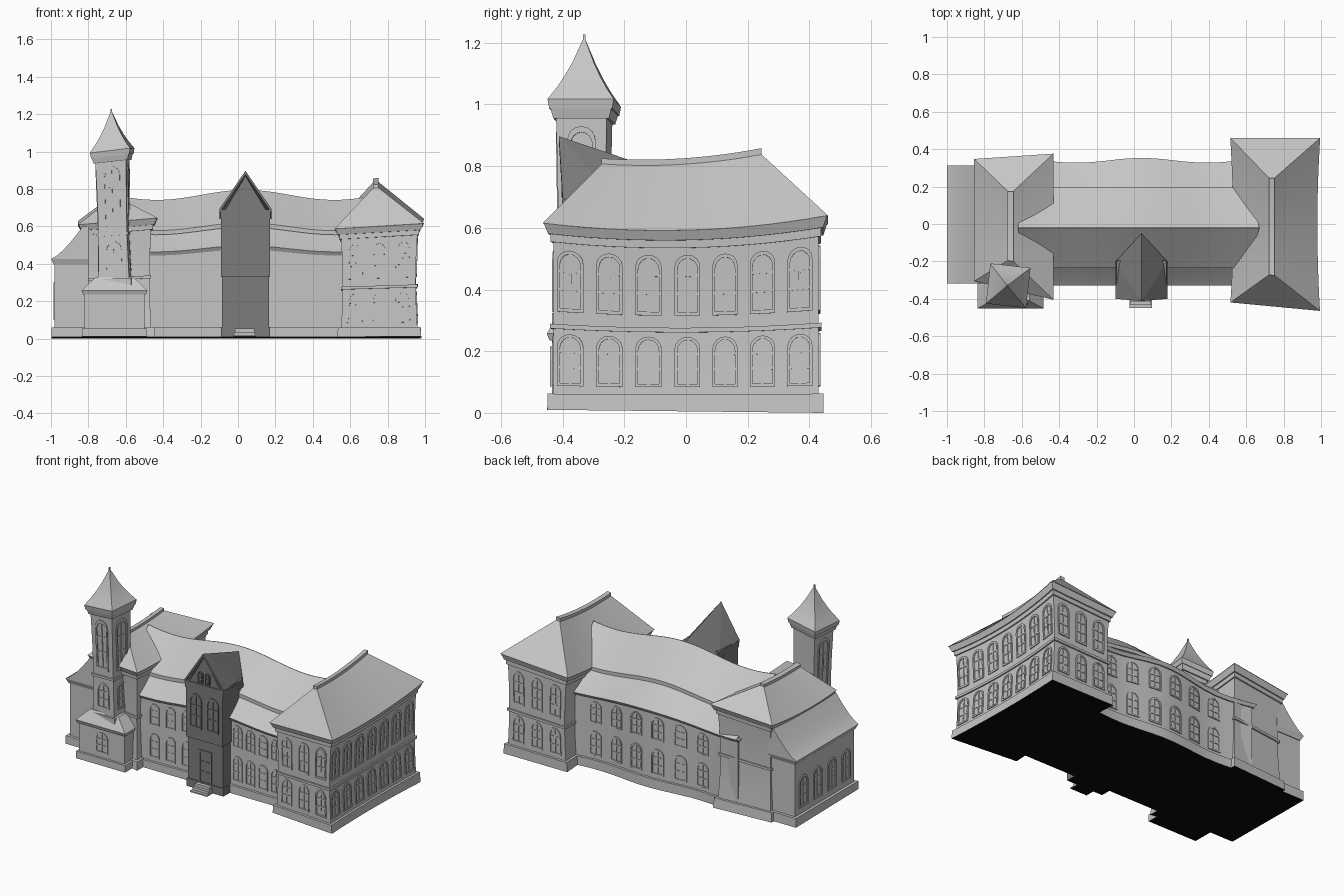
import bpy, bmesh, math
from mathutils import Vector

cube = bpy.data.objects.get("Cube")
if cube:
    bpy.data.objects.remove(cube)


def material(name, v):
    m = bpy.data.materials.new(name)
    m.use_nodes = True
    m.diffuse_color = (v, v, v, 1)
    bsdf = m.node_tree.nodes["Principled BSDF"]
    bsdf.inputs["Base Color"].default_value = (v, v, v, 1)
    bsdf.inputs["Roughness"].default_value = 0.8
    return m


LIGHT = material("light_grey", 0.56)
DARK = material("dark_grey", 0.2)
BLACK = material("black", 0.003)


# Gentle hand-bent distortions, one per block
def plain(p):
    return p


def bend_main(p):
    x, y, z = p
    c = math.cos((x - 0.04) * 2 * math.pi / 0.95)
    if y > 0.25:
        y += 0.013 * math.cos((x - 0.04) * 2 * math.pi / 0.7)
    return Vector((x, y, z * (1 + 0.035 * c)))


def bend_east(p):
    x, y, z = p
    t, s, k = y / 0.45, (x - 0.755) / 0.23, z / 0.6
    z += k * (0.035 * t * t - 0.022 + 0.014 * s) + 0.011 * t * k ** 3
    x -= s * (0.014 * math.sin(math.pi * min(k, 1)) + 0.014 * max(0, 1 - t * t))
    if y < 0:
        y -= 0.022 * s * -t
    return Vector((x, y, z))


def bend_west(p):
    x, y, z = p
    t, s, k = y / 0.36, (x + 0.645) / 0.21, z / 0.63
    z += k * (0.02 * t * t - 0.01 + 0.018 * s + 0.01 * t)
    x -= s * 0.015 * math.sin(math.pi * min(k, 1))
    y -= t * 0.018 * math.sin(math.pi * min(k, 1))
    y += 0.05 * s * t if y < 0 else 0.014 * s * t
    return Vector((x, y, z))


def bend_tower(p):
    x, y, z = p
    dx, dy, a = x + 0.67, y + 0.33, -0.11
    pinch = 1 - 0.07 * math.sin(math.pi * min(1, max(0, (z - 0.3) / 0.65)))
    dx, dy = dx * pinch, dy * pinch
    lean = 0.025 * (0.9 - z)
    return Vector((dx * math.cos(a) - dy * math.sin(a) - 0.67 + lean,
                   dx * math.sin(a) + dy * math.cos(a) - 0.33, z + 0.12 * dx * min(1, z)))


def finish(name, bm, mat, warp=plain, smooth=True):
    for v in bm.verts:
        low = v.co.z < 0.001
        v.co = warp(v.co.copy())
        if low:  # the ground line rises slightly to the front
            v.co.z = 0.01 * (0.45 - v.co.y) / 0.9
    bmesh.ops.recalc_face_normals(bm, faces=bm.faces)
    for f in bm.faces:
        if f.normal.z < -0.9 and f.calc_center_median().z < 0.012:
            f.material_index = 1
    me = bpy.data.meshes.new(name)
    bm.to_mesh(me)
    bm.free()
    me.materials.append(mat)
    me.materials.append(BLACK)
    ob = bpy.data.objects.new(name, me)
    bpy.context.scene.collection.objects.link(ob)
    if smooth:
        bpy.ops.object.select_all(action='DESELECT')
        ob.select_set(True)
        bpy.context.view_layer.objects.active = ob
        bpy.ops.object.shade_smooth_by_angle(angle=math.radians(25))


def loft(name, sections, mat=LIGHT, warp=plain, n=14):
    """Skin over stacked rectangles (x0, x1, y0, y1, z), capped with grids that bend cleanly."""
    bm, rings = bmesh.new(), []
    edge = ([(j, 0) for j in range(n)] + [(n, j) for j in range(n)]
            + [(n - j, n) for j in range(n)] + [(0, n - j) for j in range(n)])
    for x0, x1, y0, y1, z in sections:
        rings.append({(i, j): bm.verts.new((x0 + (x1 - x0) * i / n, y0 + (y1 - y0) * j / n, z))
                      for i, j in edge})
    for a, b in zip(rings, rings[1:]):
        for p, q in zip(edge, edge[1:] + edge[:1]):
            bm.faces.new((a[p], a[q], b[q], b[p]))
    for ring, (x0, x1, y0, y1, z) in ((rings[0], sections[0]), (rings[-1], sections[-1])):
        for i in range(1, n):
            for j in range(1, n):
                ring[i, j] = bm.verts.new((x0 + (x1 - x0) * i / n, y0 + (y1 - y0) * j / n, z))
        for i in range(n):
            for j in range(n):
                bm.faces.new((ring[i, j], ring[i + 1, j], ring[i + 1, j + 1], ring[i, j + 1]))
    finish(name, bm, mat, warp)


def grow(r, d, z):
    return (r[0] - d, r[1] + d, r[2] - d, r[3] + d, z)


def band(name, r, d, z0, z1, mat=LIGHT, warp=plain, flare=0.0):
    loft(name, [grow(r, d, z0), grow(r, d + flare, z1)], mat, warp)


def walls(name, r, z, mat=LIGHT, warp=plain):
    loft(name, [grow(r, 0, z * i / 8) for i in range(9)], mat, warp)


def windows(name, axis, c, side, us, rows, w, mat=LIGHT, warp=plain, rise=1):
    """Raised frames with glazing bars on one wall; rise 1 is a round arch, 0 is square."""
    bm = bmesh.new()

    def put(u, v, d):
        d = c + side * d
        return bm.verts.new((d, u, v) if axis == 'x' else (u, d, v))

    def bar(u0, u1, v0, v1, d):
        f = [put(u, v, d) for u, v in ((u0, v0), (u1, v0), (u1, v1), (u0, v1))]
        b = [put(u, v, -0.004) for u, v in ((u0, v0), (u1, v0), (u1, v1), (u0, v1))]
        bm.faces.new(f)
        for i in range(4):
            j = (i + 1) % 4
            bm.faces.new((f[i], f[j], b[j], b[i]))

    for u in us:
        for v0, v1 in rows:
            h, r = v1 - v0, w / 2
            arc = [(-r * math.cos(math.pi * i / 8), h - r * rise * (1 - math.sin(math.pi * i / 8)))
                   for i in range(9)]
            shape = [(-r, 0)] + arc + [(r, 0)]
            inner = [(a * 0.78, (b - h / 2) * 0.88 + h / 2) for a, b in shape]
            loops = [[put(u + a, v0 + b, d) for a, b in pts]
                     for pts, d in ((shape, -0.004), (shape, 0.006), (inner, 0.006), (inner, -0.004))]
            for p, q in zip(loops, loops[1:]):
                for i in range(len(p)):
                    j = (i + 1) % len(p)
                    bm.faces.new((p[i], p[j], q[j], q[i]))
            bar(u - 0.004, u + 0.004, v0, v1 - 0.005, 0.004)
            for k in (0.36, 0.66):
                bar(u - r * 0.85, u + r * 0.85, v0 + h * k - 0.004, v0 + h * k + 0.004, 0.004)
    finish(name, bm, mat, warp, False)


def spread(a, b, n):
    return [a + (b - a) * (i + 0.5) / n for i in range(n)]


ROWS = [(0.085, 0.245), (0.30, 0.44)]
TALL = [(0.085, 0.25), (0.32, 0.52)]

# Central range: walls, skirt roof, upper roof
main = (-0.6, 0.6, -0.31, 0.32)
walls("main_walls", main, 0.47, warp=bend_main)
band("main_plinth", main, 0.015, 0, 0.06, warp=bend_main)
band("main_eave", main, 0.008, 0.46, 0.48, warp=bend_main, flare=0.012)
loft("main_skirt_roof", [(-0.6, 0.6, -0.33, 0.34, 0.48), (-0.6, 0.6, -0.28, 0.27, 0.52),
                         (-0.6, 0.6, -0.22, 0.18, 0.58)], warp=bend_main, n=30)
loft("main_upper_roof", [(-0.6, 0.6, -0.235, 0.195, 0.575), (-0.6, 0.6, -0.235, 0.195, 0.598),
                         (-0.61, 0.64, -0.13, 0.09, 0.68), (-0.62, 0.67, -0.022, -0.018, 0.768)],
     warp=bend_main, n=30)
windows("main_front_left_windows", 'y', -0.31, -1, spread(0.17, 0.53, 4), ROWS, 0.066, warp=bend_main)
windows("main_front_right_windows", 'y', -0.31, -1, spread(-0.43, -0.09, 3), ROWS, 0.07, warp=bend_main)
windows("main_back_windows", 'y', 0.32, 1, spread(-0.41, 0.5, 6), ROWS, 0.085, warp=bend_main)


def pavilion(name, r, top, ridge, warp, belt):
    walls(name + "_walls", r, top, warp=warp)
    band(name + "_plinth", r, 0.016, 0, 0.06, warp=warp)
    band(name + "_belt", r, 0.01, belt, belt + 0.015, warp=warp)
    band(name + "_frieze", r, 0.008, top - 0.045, top - 0.02, warp=warp)
    band(name + "_eave", r, 0.015, top - 0.02, top + 0.012, warp=warp, flare=0.012)
    x, y0, y1, z = ridge
    loft(name + "_roof", [grow(r, 0.03, top + 0.012), (x - 0.003, x + 0.003, y0, y1, z)], warp=warp)
    loft(name + "_ridge_cap", [(x - 0.015, x + 0.015, y0 - 0.01, y1 + 0.01, z - 0.012),
                               (x - 0.015, x + 0.015, y0 - 0.01, y1 + 0.01, z + 0.008)], warp=warp)


# East pavilion
east = (0.545, 0.965, -0.412, 0.43)
pavilion("east_pavilion", east, 0.588, (0.735, -0.265, 0.235, 0.85), bend_east, 0.265)
windows("east_side_windows", 'x', 0.965, 1, spread(-0.42, 0.43, 7), TALL, 0.082, warp=bend_east)
for label, y, s in (("front", -0.412, -1), ("back", 0.43, 1)):
    windows("east_" + label + "_windows", 'y', y, s, spread(0.55, 0.96, 3), TALL, 0.085, warp=bend_east)

# West pavilion
west = (-0.825, -0.46, -0.325, 0.332)
pavilion("west_pavilion", west, 0.615, (-0.66, -0.19, 0.165, 0.775), bend_west, 0.315)

# Low annex at the west end with a swept lean-to roof
annex = (-0.98, -0.8, -0.3, 0.295)
walls("annex_walls", annex, 0.42)
band("annex_plinth", annex, 0.018, 0, 0.06)
loft("annex_eave", [(-0.985, -0.8, -0.305, 0.3, 0.395), (-1.0, -0.8, -0.317, 0.312, 0.425)])
loft("annex_roof", [(-1.0 + 0.17 * t, -0.8, -0.317, 0.312, 0.425 + 0.175 * t ** 1.35)
                    for t in (0, 0.2, 0.4, 0.6, 0.8, 1)])
windows("annex_windows", 'x', -0.98, -1, spread(-0.29, 0.285, 4), [(0.1, 0.3)], 0.085)

# Porch bay under the tower
bay = (-0.82, -0.5, -0.435, -0.2)
walls("bay_walls", bay, 0.25)
band("bay_plinth", bay, 0.014, 0, 0.055)
band("bay_eave", bay, 0.008, 0.235, 0.257, flare=0.008)
loft("bay_roof", [grow(bay, 0.016, 0.257), (-0.76, -0.56, -0.41, -0.2, 0.33)])
windows("bay_window", 'y', -0.435, -1, [-0.66], [(0.085, 0.215)], 0.09)

# Corner tower with a swept spire
tower = (-0.753, -0.587, -0.413, -0.247)
loft("tower_walls", [grow(tower, 0, 0.24 + 0.74 * i / 10) for i in range(11)], warp=bend_tower)
band("tower_base_ledge", tower, 0.012, 0.265, 0.32, warp=bend_tower)
band("tower_belt", tower, 0.008, 0.55, 0.565, warp=bend_tower)
band("tower_cornice", tower, 0.008, 0.945, 0.975, warp=bend_tower, flare=0.008)
band("tower_eave", tower, 0.02, 0.975, 1.005, warp=bend_tower, flare=0.005)
spire = [(0.108, 1.005), (0.081, 1.045), (0.058, 1.085), (0.036, 1.13), (0.018, 1.175), (0.004, 1.21), (0.004, 1.227)]
loft("tower_spire", [(-0.67 - r, -0.67 + r, -0.33 - r, -0.33 + r, z) for r, z in spire], warp=bend_tower, n=2)
for label, axis, c, s, u in (("front", 'y', -0.413, -1, -0.67), ("left", 'x', -0.587, 1, -0.33),
                             ("right", 'x', -0.753, -1, -0.33)):
    windows("tower_" + label + "_windows", axis, c, s, [u], [(0.36, 0.52), (0.6, 0.92)], 0.095, warp=bend_tower)

# Entrance block with overhanging upper storey
loft("entrance_lower_walls", [(-0.085, 0.165, -0.385, -0.2, 0), (-0.085, 0.165, -0.385, -0.2, 0.34)], DARK)
loft("entrance_plinth", [(-0.09, 0.17, -0.39, -0.2, 0), (-0.09, 0.17, -0.39, -0.2, 0.06)], DARK)
entry = (-0.09, 0.17, -0.398, -0.2)
band("entrance_upper_walls", entry, 0, 0.33, 0.66, DARK)
band("entrance_cornice", entry, 0.004, 0.645, 0.69, DARK)
windows("entrance_upper_windows", 'y', -0.398, -1, [-0.02, 0.1], [(0.4, 0.62)], 0.085, DARK)
windows("gable_windows", 'y', -0.398, -1, [0.015, 0.065], [(0.7, 0.77)], 0.035, DARK)
windows("door_frame", 'y', -0.385, -1, [0.04], [(0.05, 0.265)], 0.09, DARK, rise=0)

# Entrance gable: a roof running back into the main ridge
bm = bmesh.new()
for y, high in ((-0.396, 0.87), (-0.2, 0.81)):
    for px, pz in ((-0.125, 0.66), (0.125, 0.66), (0, high)):
        bm.verts.new((0.04 + px, y, pz))
bmesh.ops.convex_hull(bm, input=bm.verts)
finish("entrance_gable", bm, DARK, smooth=False)
for label, s in (("left", 1), ("right", -1)):
    bm = bmesh.new()
    for drop in (0, 0.02):
        for x, y, z in ((0, -0.412, 0.897), (0, -0.05, 0.775), (0.138, -0.2, 0.66), (0.138, -0.4, 0.695)):
            bm.verts.new((0.04 + s * x, y, z - drop))
    bmesh.ops.convex_hull(bm, input=bm.verts)
    finish("entrance_roof_" + label, bm, DARK, smooth=False)

# Front steps
for i in range(3):
    d = 0.45 - 0.018 * i
    loft("step_%d" % (i + 1), [(-0.025 + 0.004 * i, 0.095 - 0.004 * i, -d, -0.37, 0),
                               (-0.025 + 0.004 * i, 0.095 - 0.004 * i, -d, -0.37, 0.018 * (i + 1))], n=1)
